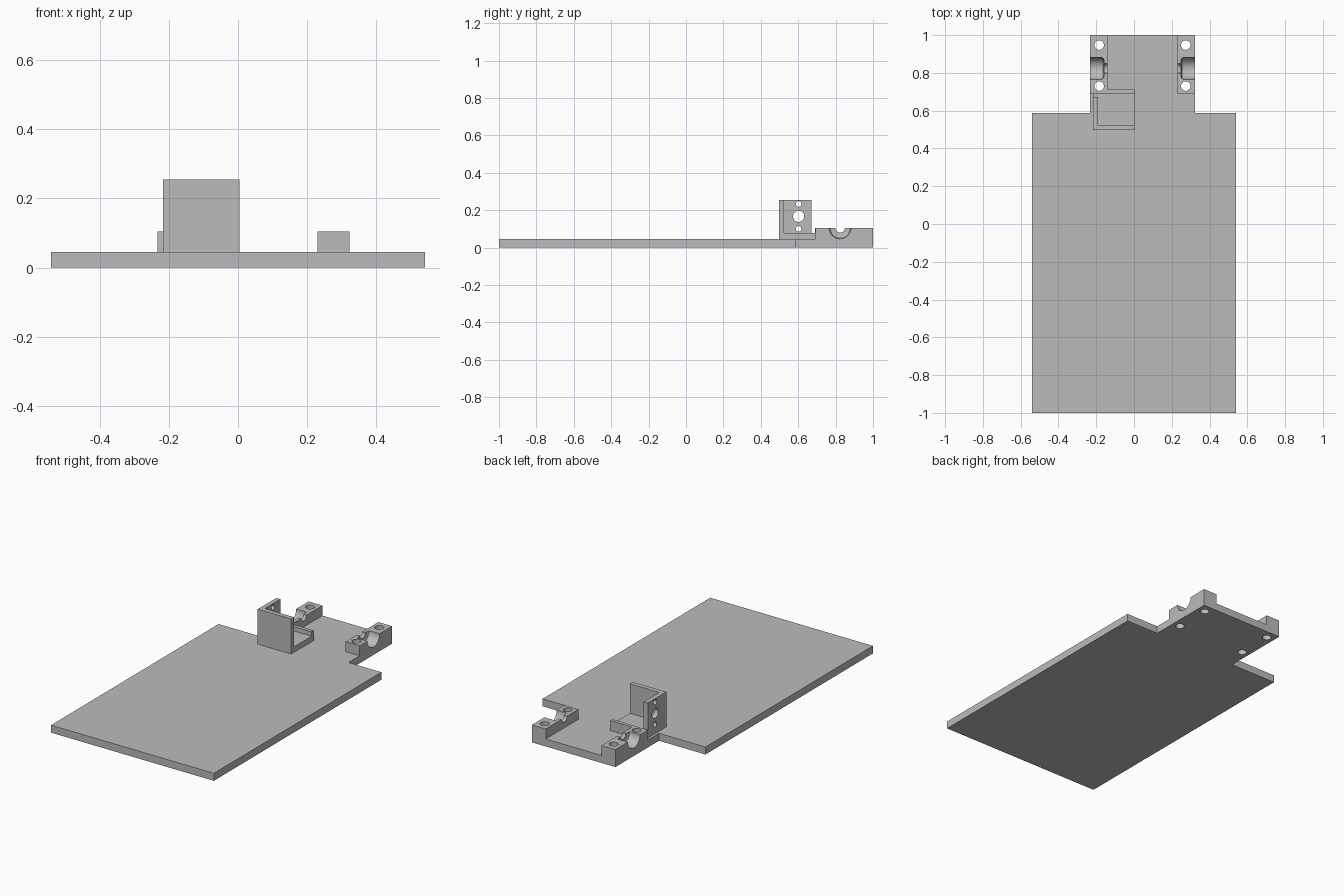
import bpy, bmesh, math
from mathutils import Matrix, Vector

cube = bpy.data.objects.get("Cube")
if cube:
    bpy.data.objects.remove(cube, do_unlink=True)

grey = bpy.data.materials.new("plain_grey")
grey.use_nodes = True
colour = (0.5, 0.5, 0.5, 1)
grey.diffuse_color = colour
grey.node_tree.nodes["Principled BSDF"].inputs["Base Color"].default_value = colour

PLATE_TOP, BLOCK_TOP = 0.045, 0.105
MID_X = 0.045          # symmetry line of the two bearing blocks


def finish(bm, name):
    bmesh.ops.recalc_face_normals(bm, faces=bm.faces)
    mesh = bpy.data.meshes.new(name)
    bm.to_mesh(mesh)
    bm.free()
    mesh.materials.append(grey)
    obj = bpy.data.objects.new(name, mesh)
    bpy.context.collection.objects.link(obj)
    return obj


def box(name, x, y, z):
    bm = bmesh.new()
    bmesh.ops.create_cube(bm, size=1)
    for v in bm.verts:
        v.co = [(r[0] + r[1]) / 2 + c * (r[1] - r[0]) for c, r in zip(v.co, (x, y, z))]
    return finish(bm, name)


def rod(name, centre, radius, length, axis="Z"):
    bm = bmesh.new()
    turn = Matrix.Rotation(math.pi / 2, 4, "Y") if axis == "X" else Matrix()
    bmesh.ops.create_cone(bm, cap_ends=True, segments=32, radius1=radius, radius2=radius,
                          depth=length, matrix=Matrix.Translation(centre) @ turn)
    return finish(bm, name)


def seat_cutter(side):
    # Stepped round cutter with a rounded inner corner, turned about the x axis
    profile = [(0.25, 0), (0.25, 0.058), (0.129, 0.058), (0.122, 0.055), (0.118, 0.047),
               (0.117, 0.04), (0.203, 0.025), (0.15, 0.025), (0.15, 0)]
    profile = [(0.32, 0), (0.32, 0.058), (0.217, 0.058), (0.209, 0.054), (0.205, 0.046),
               (0.205, 0.025), (0.16, 0.025), (0.16, 0)]
    bm = bmesh.new()
    verts = [bm.verts.new((MID_X + side * d, 0.824, BLOCK_TOP + r)) for d, r in profile]
    edges = [bm.edges.new(pair) for pair in zip(verts, verts[1:])]
    bmesh.ops.spin(bm, geom=verts + edges, cent=(0, 0.824, BLOCK_TOP), axis=(1, 0, 0),
                   angle=math.tau, steps=48)
    bmesh.ops.remove_doubles(bm, verts=bm.verts, dist=0.0001)
    return finish(bm, "seat_cutter")


def combine(target, other, operation):
    mod = target.modifiers.new("combine", "BOOLEAN")
    mod.operation, mod.object, mod.solver = operation, other, "EXACT"
    other.hide_render = True
    bpy.context.view_layer.objects.active = target
    bpy.ops.object.modifier_apply(modifier=mod.name)
    bpy.data.objects.remove(other, do_unlink=True)


# Base plate with a narrow tab at the back
outline = [(-0.54, -1), (0.54, -1), (0.54, 0.587), (0.322, 0.587),
           (0.322, 1), (-0.232, 1), (-0.232, 0.587), (-0.54, 0.587)]
bm = bmesh.new()
face = bm.faces.new([bm.verts.new((x, y, 0)) for x, y in outline])
raised = bmesh.ops.extrude_face_region(bm, geom=[face])["geom"]
bmesh.ops.translate(bm, verts=[g for g in raised if isinstance(g, bmesh.types.BMVert)],
                    vec=Vector((0, 0, PLATE_TOP)))
base = finish(bm, "base_plate")

# Bearing blocks on the tab, each with a half-round seat and two screw holes
for side in (-1, 1):
    xs = sorted((MID_X + side * 0.185, MID_X + side * 0.277))
    combine(base, box("bearing_block", xs, (0.692, 1), (0, BLOCK_TOP)), "UNION")
for side in (-1, 1):
    combine(base, seat_cutter(side), "DIFFERENCE")
    for y in (0.73, 0.947):
        hole = rod("screw_cutter", (MID_X + side * 0.229, y, 0.05), 0.025, 0.3)
        combine(base, hole, "DIFFERENCE")

# Motor bracket: front wall, floor, back lip and drilled side wall
front_wall = box("bracket_front_wall", (-0.217, 0.005), (0.497, 0.525), (PLATE_TOP, 0.255))
floor = box("bracket_floor", (-0.217, 0.005), (0.525, 0.69), (PLATE_TOP, 0.078))
lip = box("bracket_back_lip", (-0.14, 0.005), (0.69, 0.711), (PLATE_TOP, BLOCK_TOP))
side_wall = box("bracket_side_wall", (-0.217, -0.19), (0.525, 0.672), (0.078, 0.255))
for z, radius in ((0.1, 0.015), (0.167, 0.03), (0.233, 0.015)):
    combine(side_wall, rod("hole_cutter", (-0.2, 0.602, z), radius, 0.2, "X"), "DIFFERENCE")

# Smooth round surfaces, keep hard edges
for obj in (base, side_wall):
    bpy.ops.object.select_all(action="DESELECT")
    obj.select_set(True)
    bpy.context.view_layer.objects.active = obj
    bpy.ops.object.shade_smooth_by_angle(angle=math.radians(30))
